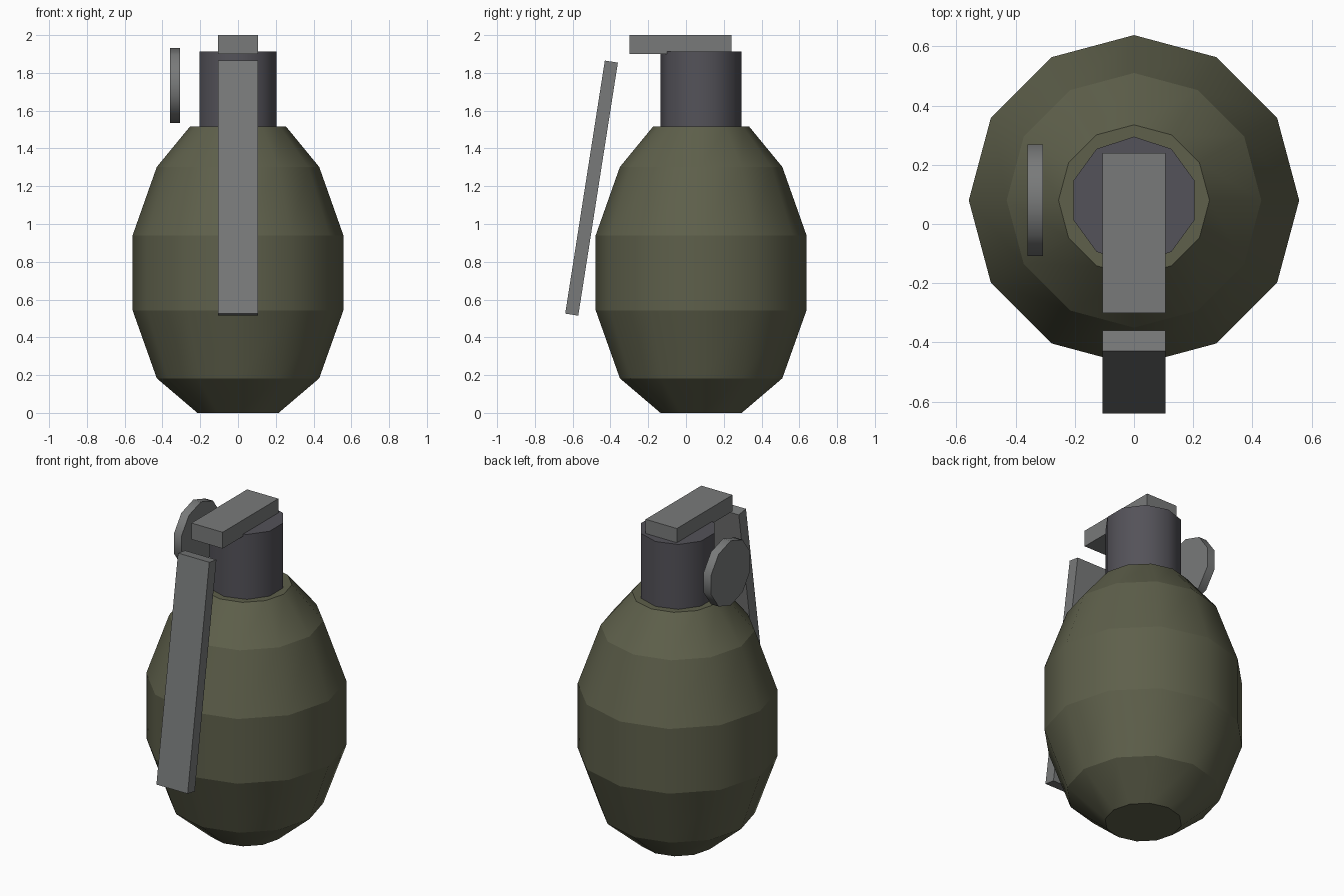
import bpy, bmesh, math
from mathutils import Matrix, Vector

if "Cube" in bpy.data.objects:
    bpy.data.objects.remove(bpy.data.objects["Cube"])

CY = 0.08  # body axis offset along y


def material(name, rgb):
    m = bpy.data.materials.new(name)
    m.diffuse_color = (*rgb, 1)
    m.use_nodes = True
    m.node_tree.nodes["Principled BSDF"].inputs["Base Color"].default_value = m.diffuse_color
    return m


OLIVE = material("olive green", (0.112, 0.116, 0.070))
DARK = material("dark gunmetal", (0.088, 0.085, 0.100))
GREY = material("steel grey", (0.190, 0.195, 0.195))


def finish(name, bm, mat, matrix):
    bmesh.ops.recalc_face_normals(bm, faces=bm.faces)
    mesh = bpy.data.meshes.new(name)
    bm.to_mesh(mesh)
    bm.free()
    mesh.materials.append(mat)
    ob = bpy.data.objects.new(name, mesh)
    ob.matrix_world = matrix
    bpy.context.collection.objects.link(ob)
    return ob


def lathe(name, profile, sides, mat, matrix):
    """Capped turned shape: smooth around, crisp between the bands."""
    bm = bmesh.new()
    rings = []
    for r, z in profile:
        rings.append([bm.verts.new((r * math.cos(a), r * math.sin(a), z))
                      for a in (math.pi / 2 + math.tau * i / sides for i in range(sides))])
    for low, high in zip(rings, rings[1:]):
        for i in range(sides):
            j = (i + 1) % sides
            bm.faces.new((low[i], low[j], high[j], high[i])).smooth = True
    for ring in (rings[0], rings[-1]):
        bm.faces.new(ring)
    for ring in rings:
        for i in range(sides):
            bm.edges.get((ring[i], ring[(i + 1) % sides])).smooth = False
    return finish(name, bm, mat, matrix)


def box(name, size, centre, mat, tilt=0.0):
    bm = bmesh.new()
    bmesh.ops.create_cube(bm, size=1)
    bmesh.ops.scale(bm, vec=size, verts=bm.verts)
    return finish(name, bm, mat, Matrix.Translation(centre) @ Matrix.Rotation(tilt, 4, 'X'))


axis = Matrix.Translation((0, CY, 0))

# Barrel-shaped body
lathe("body", [(0.215, 0), (0.43, 0.183), (0.558, 0.543), (0.558, 0.94),
               (0.43, 1.302), (0.255, 1.515)], 12, OLIVE, axis)

# Fuse neck
lathe("neck", [(0.215, 1.51), (0.215, 1.913)], 10, DARK, axis)

# Top plate and the tilted lever hanging in front
box("top_plate", (0.212, 0.54, 0.10), (0, -0.03, 1.95), GREY)
box("lever", (0.212, 0.07, 1.356), (0, -0.5, 1.19), GREY, math.radians(-8.9))

# Pull disc beside the neck, its axis along x with a vertex at the top
face_x = Matrix(((0, 0, 1, 0), (1, 0, 0, 0), (0, 1, 0, 0), (0, 0, 0, 1)))
lathe("pull_disc", [(0.198, -0.026), (0.198, 0.026)], 10, GREY,
      Matrix.Translation((-0.333, CY, 1.733)) @ face_x)
